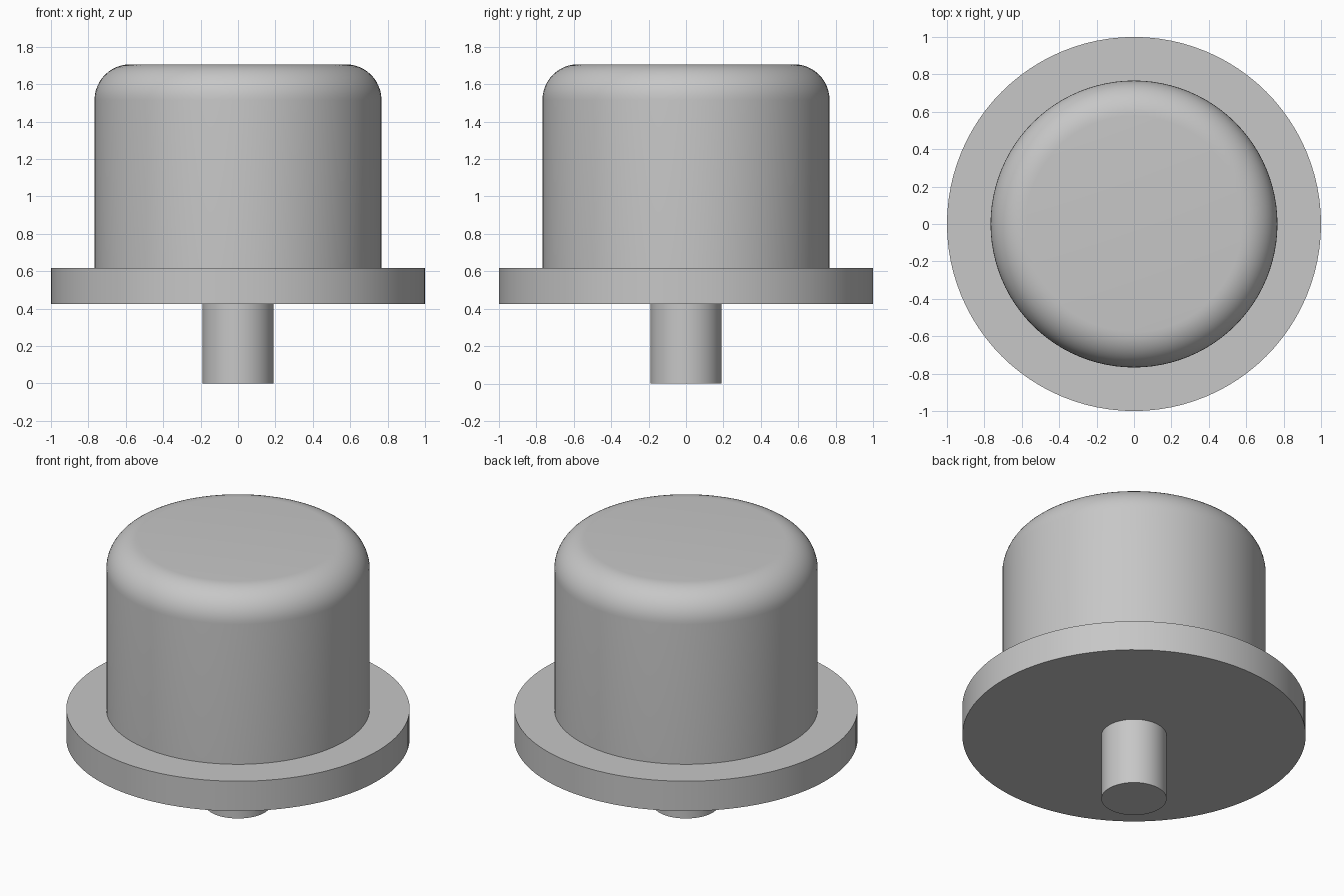
import bpy
import math

SEGMENTS = 96

cube = bpy.data.objects.get("Cube")
if cube:
    bpy.data.objects.remove(cube, do_unlink=True)

# Single plain grey finish
grey = bpy.data.materials.new("plain_grey")
grey.use_nodes = True
colour = (0.57, 0.57, 0.57, 1)
grey.diffuse_color = colour
grey.node_tree.nodes["Principled BSDF"].inputs["Base Color"].default_value = colour


def add_disc(name, radius, bottom, top):
    """Upright cylinder between two heights."""
    bpy.ops.mesh.primitive_cylinder_add(
        vertices=SEGMENTS, radius=radius, depth=top - bottom,
        location=(0, 0, (bottom + top) / 2))
    obj = bpy.context.object
    obj.name = name
    obj.data.materials.append(grey)
    return obj


def smooth(obj):
    bpy.ops.object.select_all(action="DESELECT")
    obj.select_set(True)
    bpy.context.view_layer.objects.active = obj
    bpy.ops.object.shade_smooth_by_angle(angle=math.radians(30))


# Thin stem underneath, and the wide flange above it
stem = add_disc("stem", 0.19, 0, 0.43)
flange = add_disc("flange", 1.0, 0.425, 0.617)

# Domed cap with a rounded upper rim
cap = add_disc("cap", 0.767, 0.61, 1.706)
weights = cap.data.attributes.new("bevel_weight_edge", "FLOAT", "EDGE")
for edge in cap.data.edges:
    if all(cap.data.vertices[v].co.z > 0 for v in edge.vertices):
        weights.data[edge.index].value = 1
rim = cap.modifiers.new("rounded_rim", "BEVEL")
rim.limit_method = "WEIGHT"
rim.width = 0.19
rim.segments = 12
bpy.ops.object.modifier_apply(modifier=rim.name)

for part in (stem, flange, cap):
    smooth(part)
